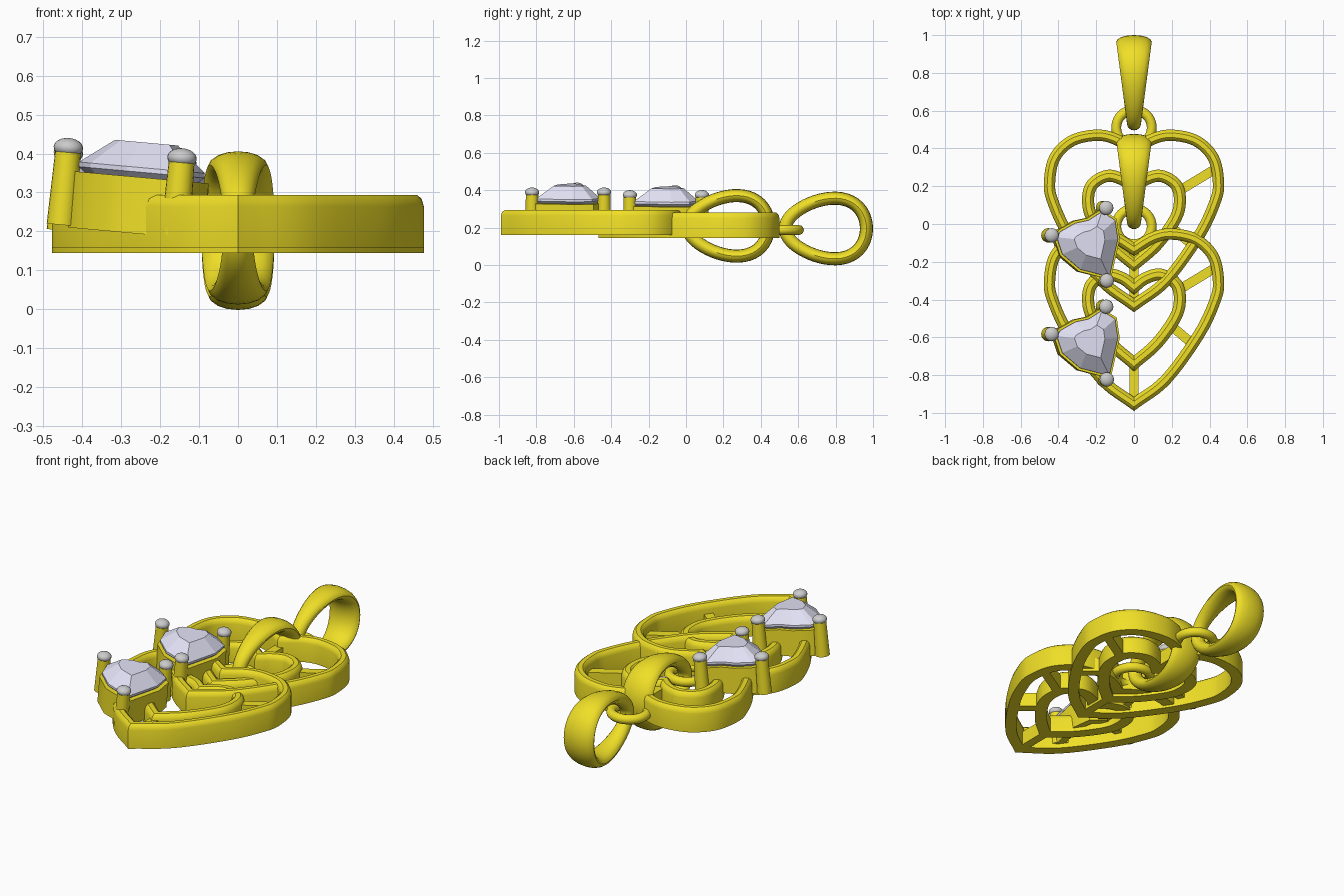
import bpy, bmesh, math
from mathutils import Vector, Matrix

if "Cube" in bpy.data.objects:
    bpy.data.objects.remove(bpy.data.objects["Cube"])


def material(name, col):
    m = bpy.data.materials.new(name)
    m.diffuse_color = (*col, 1)
    m.use_nodes = True
    m.node_tree.nodes["Principled BSDF"].inputs["Base Color"].default_value = m.diffuse_color
    return m


GOLD = material("gold", (0.87, 0.74, 0.02))
GEM = material("gem", (0.76, 0.76, 0.92))


def make(name, bm, mat=None, smooth=True, loc=(0, 0, 0)):
    bmesh.ops.recalc_face_normals(bm, faces=bm.faces)
    me = bpy.data.meshes.new(name)
    bm.to_mesh(me)
    bm.free()
    ob = bpy.data.objects.new(name, me)
    bpy.context.collection.objects.link(ob)
    ob.location = loc
    if mat:
        me.materials.append(mat)
    if smooth:
        bpy.ops.object.select_all(action='DESELECT')
        ob.select_set(True)
        bpy.context.view_layer.objects.active = ob
        bpy.ops.object.shade_smooth_by_angle(angle=math.radians(35))
    return ob


def skin(bm, rings):
    # closed rings joined into a closed tube
    vs = [[bm.verts.new(p) for p in r] for r in rings]
    n, m = len(vs), len(vs[0])
    for i in range(n):
        for j in range(m):
            a, b = vs[i], vs[(i + 1) % n]
            bm.faces.new((a[j], a[(j + 1) % m], b[(j + 1) % m], b[j]))


def spline(pts, steps=6):
    p = [Vector(q) for q in pts]
    p = [2 * p[0] - p[1]] + p + [2 * p[-1] - p[-2]]
    out = []
    for i in range(1, len(p) - 2):
        a, b, c, d = p[i - 1:i + 3]
        for k in range(steps):
            t = k / steps
            out.append(0.5 * (2 * b + (c - a) * t + (2 * a - 5 * b + 4 * c - d) * t * t
                              + (3 * b - a - 3 * c + d) * t ** 3))
    return out + [p[-2]]


def heart(half):
    r = spline(half)
    return r + [Vector((-q.x, q.y)) for q in r[-2:0:-1]]


def sweep(path, section):
    # section (offset, z) carried round a flat closed path with mitred corners
    bm, rings, n = bmesh.new(), [], len(path)
    for i, p in enumerate(path):
        d1 = (p - path[i - 1]).normalized()
        d2 = (path[(i + 1) % n] - p).normalized()
        n1, n2 = Vector((d1.y, -d1.x)), Vector((d2.y, -d2.x))
        nn = (n1 + n2).normalized()
        k = 1 / max(nn.dot(n1), 0.5)
        rings.append([(p.x + nn.x * o * k, p.y + nn.y * o * k, z) for o, z in section])
    skin(bm, rings)
    return bm


def band(w, z0, z1):
    return [(-w, z0), (w, z0), (w, z1 - .03), (w * .8, z1 - .01), (w * .4, z1),
            (-w * .4, z1), (-w * .8, z1 - .01), (-w, z1 - .03)]


OUTER = [(0, -.43), (.17, -.3), (.345, -.06), (.43, .12), (.447, .22), (.42, .35),
         (.33, .44), (.2, .47), (.1, .45), (0, .39)]
INNER = [(0, -.215), (.12, -.11), (.22, .03), (.243, .13), (.22, .21), (.14, .255),
         (.06, .235), (0, .19)]
STONE = [(-.41, -.07), (-.38, -.16), (-.285, -.24), (-.13, -.28), (-.085, -.08),
         (-.10, .02), (-.17, .065), (-.24, .02), (-.31, .005), (-.39, -.04)]
STRUTS = [((0, -.21), (0, -.42)), ((.23, .17), (.42, .285)), ((.19, -.01), (.32, -.12)),
          ((0, .2), (0, .4))]
PRONGS = [(-.44, -.06), (-.15, .085), (-.147, -.30)]
PIVOT = Vector((-.25, -.1, .345))
TILT = Matrix.Translation(PIVOT) @ Matrix.Rotation(.09, 4, 'Y') @ Matrix.Translation(-PIVOT)


def pendant(tag, loc):
    # heart frames
    make(tag + "_outer_heart", sweep(heart(OUTER), band(.03, .145, .28)), GOLD, loc=loc)
    make(tag + "_inner_heart", sweep(heart(INNER), band(.032, .145, .255)), GOLD, loc=loc)

    # struts between the frames
    bm = bmesh.new()
    for a, b in STRUTS:
        a, b = Vector(a), Vector(b)
        d = b - a
        c = (a + b) / 2
        bmesh.ops.create_cube(bm, size=1, matrix=Matrix.Translation((c.x, c.y, .185))
                              @ Matrix.Rotation(math.atan2(d.y, d.x), 4, 'Z')
                              @ Matrix.Diagonal((d.length, .05, .08, 1)))
    make(tag + "_struts", bm, GOLD, loc=loc)

    # stone setting wall
    pts = [Vector(p) for p in STONE]
    bm = sweep(pts, [(-.03, .18), (.012, .18), (.012, .325), (-.03, .325)])
    bm.transform(TILT)
    make(tag + "_setting", bm, GOLD, loc=loc)

    # faceted heart stone
    bm = bmesh.new()
    c = Vector((-.235, -.09))
    levels = []
    for s, z in ((.8, .312), (1, .338), (1, .35), (.5, .415)):
        levels.append([bm.verts.new((*(c + (p - c) * s), z)) for p in pts])
    n = len(pts)
    for a, b in zip(levels, levels[1:]):
        for i in range(n):
            j = (i + 1) % n
            bm.faces.new((a[i], a[j], b[j]))
            bm.faces.new((a[i], b[j], b[i]))
    bm.faces.new(levels[-1])
    culet = bm.verts.new((c.x, c.y, .25))
    for i in range(n):
        bm.faces.new((levels[0][i], levels[0][(i + 1) % n], culet))
    bm.transform(TILT)
    make(tag + "_stone", bm, GEM, smooth=False, loc=loc)

    # prongs with grey bead tips
    bp, bt = bmesh.new(), bmesh.new()
    for x, y in PRONGS:
        bmesh.ops.create_cone(bp, cap_ends=True, segments=20, radius1=.038, radius2=.033,
                              depth=.19, matrix=Matrix.Translation((x, y, .28)))
        bmesh.ops.create_uvsphere(bt, u_segments=20, v_segments=12, radius=1,
                                  matrix=Matrix.Translation((x, y, .384))
                                  @ Matrix.Diagonal((.038, .038, .025, 1)))
    bp.transform(TILT)
    bt.transform(TILT)
    make(tag + "_prongs", bp, GOLD, loc=loc)
    make(tag + "_prong_tips", bt, loc=loc)

    # jump ring
    bm = bmesh.new()
    rings = []
    for i in range(40):
        t = i * math.tau / 40
        rings.append([((.094 + .026 * math.cos(u)) * math.cos(t),
                       .51 + (.094 + .026 * math.cos(u)) * math.sin(t),
                       .187 + .026 * math.sin(u))
                      for u in (k * math.tau / 12 for k in range(12))])
    skin(bm, rings)
    make(tag + "_jump_ring", bm, GOLD, loc=loc)

    # tapered teardrop bail
    def path(t):
        return Vector((0, .748 + .217 * math.cos(t),
                       .195 + .162 * math.sin(t + .22 * math.sin(t))))
    bm = bmesh.new()
    rings = []
    for i in range(48):
        t = i * math.tau / 48
        p = path(t)
        d = (path(t + .01) - path(t - .01)).normalized()
        out = Vector((0, d.z, -d.y))
        w = .037 + .057 * (p.y - .53) / .435
        rings.append([p + Vector((w * math.cos(u), 0, 0)) + out * .035 * math.sin(u)
                      for u in (k * math.tau / 16 for k in range(16))])
    skin(bm, rings)
    make(tag + "_bail", bm, GOLD, loc=loc)


pendant("upper", (0, 0, 0))
pendant("lower", (0, -.523, .014))
